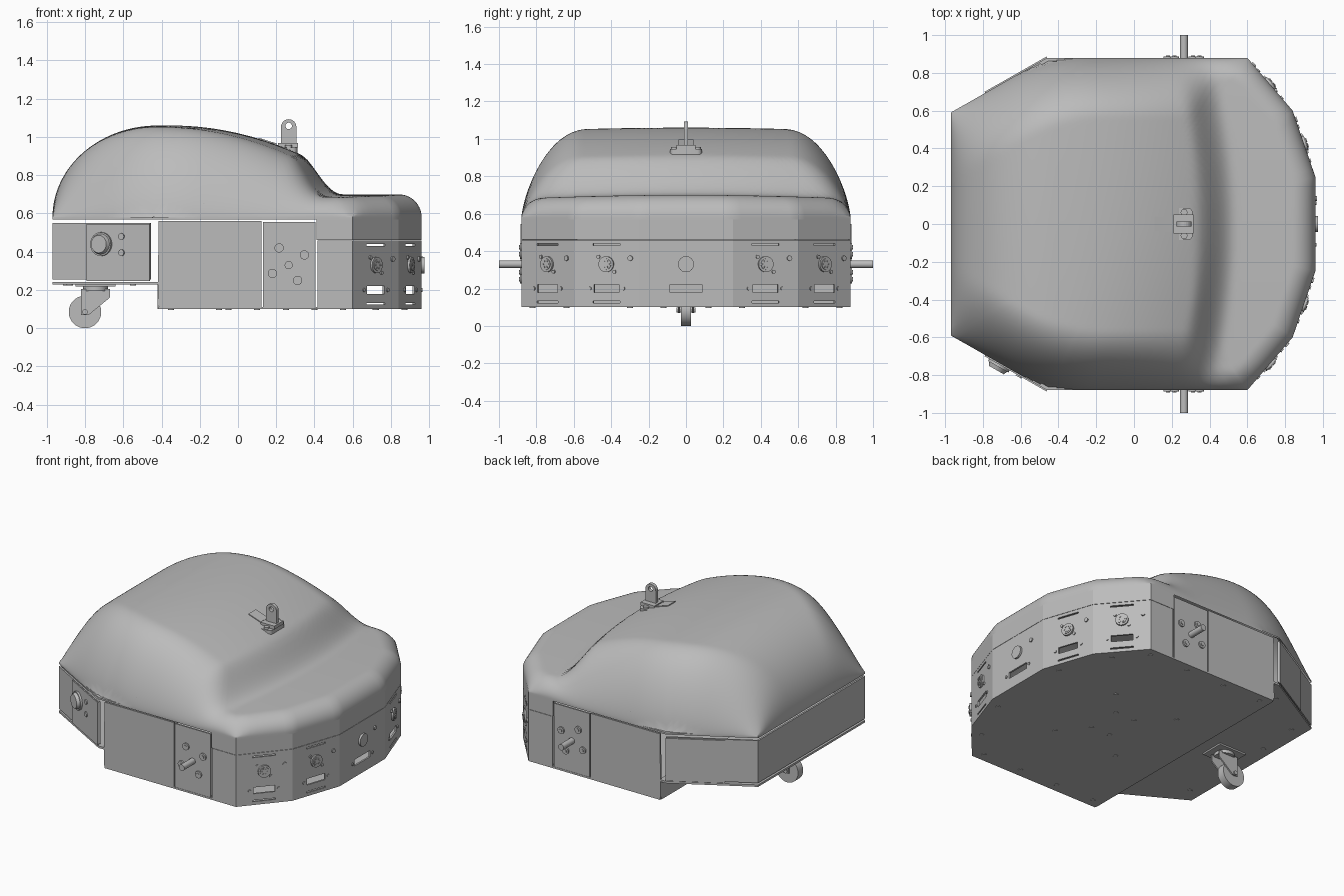
import bpy, bmesh, math
from mathutils import Matrix, Vector

cube = bpy.data.objects.get("Cube")
if cube:
    bpy.data.objects.remove(cube)

mat = bpy.data.materials.new("plain grey")
mat.use_nodes = True
GREY = (0.5, 0.5, 0.5, 1)
mat.diffuse_color = GREY
mat.node_tree.nodes["Principled BSDF"].inputs["Base Color"].default_value = GREY

# Plan outline, counter-clockwise, starting at the tail
HALF = [(-0.97, -0.59), (-0.46, -0.88), (0.6, -0.88), (0.84, -0.6), (0.96, -0.25)]
OUT = [Vector(p) for p in HALF] + [Vector((x, -y)) for x, y in reversed(HALF)]
N = len(OUT)
T = 0.012  # sheet thickness


def make(name, bm, frame=Matrix(), smooth=False, cut=None):
    """Turn a bmesh into an object, optionally cutting another bmesh out of it."""
    bmesh.ops.recalc_face_normals(bm, faces=bm.faces)
    bm.transform(frame)
    me = bpy.data.meshes.new(name)
    bm.to_mesh(me)
    bm.free()
    me.materials.append(mat)
    ob = bpy.data.objects.new(name, me)
    bpy.context.collection.objects.link(ob)
    if cut:
        cutter = make(name + "_cutter", cut, frame)
        cutter.hide_render = True
        mod = ob.modifiers.new("cut", "BOOLEAN")
        mod.object, mod.operation, mod.solver = cutter, "DIFFERENCE", "EXACT"
        deps = bpy.context.evaluated_depsgraph_get()
        ob.data = bpy.data.meshes.new_from_object(ob.evaluated_get(deps))
        ob.modifiers.clear()
        bpy.data.objects.remove(cutter)
    if smooth:
        bpy.ops.object.select_all(action="DESELECT")
        ob.select_set(True)
        bpy.context.view_layer.objects.active = ob
        bpy.ops.object.shade_smooth_by_angle(angle=math.radians(35))
    return ob


def box(bm, x0, x1, y0, y1, z0, z1):
    m = Matrix.Translation(((x0 + x1) / 2, (y0 + y1) / 2, (z0 + z1) / 2))
    bmesh.ops.create_cube(bm, size=1, matrix=m @ Matrix.Diagonal((x1 - x0, y1 - y0, z1 - z0, 1)))


def disc(bm, x, y, z0, z1, r, r2=None, seg=24):
    bmesh.ops.create_cone(bm, cap_ends=True, segments=seg, radius1=r, radius2=r2 or r,
                          depth=z1 - z0, matrix=Matrix.Translation((x, y, (z0 + z1) / 2)))


def prism(bm, pts, z0, z1):
    face = bm.faces.new([bm.verts.new((p[0], p[1], z0)) for p in pts])
    new = bmesh.ops.extrude_face_region(bm, geom=[face])["geom"]
    bmesh.ops.translate(bm, vec=(0, 0, z1 - z0), verts=[v for v in new if isinstance(v, bmesh.types.BMVert)])


def wall_frame(p, q):
    """Local x runs along the wall, local y is up, local z points outward."""
    u = (q - p).normalized()
    return Matrix(((u.x, 0, u.y, p.x), (u.y, 0, -u.x, p.y), (0, 1, 0, 0), (0, 0, 0, 1)))


def edge(i):
    p, q = OUT[i], OUT[(i + 1) % N]
    return wall_frame(p, q), (q - p).length


# ---- Domed cover ----
def rise(d, reach, power):
    k = min(max(d / reach, 0), 1)
    return (1 - (1 - k) ** 2) ** (power / 2)


def ramp(a, b, x):
    k = min(max((x - a) / (b - a), 0), 1)
    return k * k * (3 - 2 * k)


def inset(i, p):
    a, b = OUT[i], OUT[(i + 1) % N]
    u = (b - a).normalized()
    return u.x * (p.y - a.y) - u.y * (p.x - a.x)


def cover_height(x, y):
    p = Vector((x, abs(y)))
    xs = x + 0.1 * (y / 0.8) ** 2
    step = ramp(0.33, 0.55, xs)
    hump = 1.06 - 0.33 * max(0, xs + 0.35) ** 2
    top = hump + (0.70 - hump) * step - 0.02 * (y / 0.88) ** 2
    a, b = inset(7, p), inset(8, p)
    blend = max(0.12 - abs(a - b), 0)
    side = min(a, b) - blend * blend / 0.48
    f = rise(inset(9, p), 0.55, 1) * rise(side, 0.32 - 0.2 * step, 1.4 - 0.4 * step)
    f *= rise(min(inset(i, p) for i in (4, 5, 6)), 0.12, 1)
    return 0.58 + (top - 0.58) * f


rim = []
for i in range(N):
    p, q = OUT[i], OUT[(i + 1) % N]
    n = max(4, round((q - p).length / 0.045))
    rim += [p.lerp(q, k / n) for k in range(n)]
bm = bmesh.new()
RINGS = 52
rings = [[bm.verts.new((p.x, p.y, 0.568)) for p in rim]]
for k in range(RINGS):
    s = 1 - (k / RINGS) ** 2
    rings.append([bm.verts.new((p.x * s, p.y * s, cover_height(p.x * s, p.y * s))) for p in rim])
for lo, hi in zip(rings, rings[1:]):
    for j in range(len(rim)):
        m = (j + 1) % len(rim)
        bm.faces.new((lo[j], lo[m], hi[m], hi[j]))
bm.faces.new(rings[-1])
make("domed_cover", bm, smooth=True)

# Lower rim of the cover around the nose
for i in range(1, 8):
    frame, length = edge(i)
    u0 = 0.87 if i == 1 else 0
    u1 = 0.19 if i == 7 else length
    bm = bmesh.new()
    box(bm, u0, u1, 0.462, 0.57, -T, 0)
    make("cover_skirt", bm, frame)

# ---- Nose walls with connector cut-outs ----
for i in range(2, 7):
    frame, length = edge(i)
    c = length / 2
    bm, cut, fit = bmesh.new(), bmesh.new(), bmesh.new()
    box(bm, 0, length, 0.1, 0.46, -T, 0)
    w = 0.085 if i == 4 else 0.07
    box(cut, c - w, c + w, 0.178, 0.222, -0.05, 0.05)
    for s in (-1, 1):
        disc(fit, c + s * (w + 0.025), 0.2, 0, 0.006, 0.01, seg=12)
    disc(fit, c + 0.135, 0.362, 0, 0.008, 0.014, seg=16)
    if i == 4:
        disc(fit, c, 0.33, 0, 0.014, 0.043)
    else:
        for z in (0.128, 0.435):
            box(cut, c - 0.075, c + 0.075, z - 0.005, z + 0.005, -0.05, 0.05)
        disc(fit, c, 0.33, -0.02, 0.012, 0.042)
        disc(fit, c, 0.33, 0.012, 0.016, 0.03)
        for k in range(6):
            a = k * math.pi / 3
            disc(fit, c + 0.018 * math.cos(a), 0.33 + 0.018 * math.sin(a), 0.016, 0.02, 0.005, seg=8)
        for s in (-1, 1):
            disc(fit, c + s * 0.045, 0.33 - s * 0.04, 0, 0.008, 0.01, seg=12)
    make("nose_wall", bm, frame, cut=cut)
    make("nose_connector", fit, frame, smooth=True)

# ---- Side walls, motor plates and axles ----
for s in (-1, 1):
    # Local x is the model's x, local z points away from the body
    frame = Matrix(((1, 0, 0, 0), (0, 0, s, s * 0.88), (0, 1, 0, 0), (0, 0, 0, 1)))
    bm = bmesh.new()
    prism(bm, [(-0.4, 0.1), (0.122, 0.1), (0.122, 0.56), (-0.415, 0.56), (-0.42, 0.12)], -T, 0)
    make("side_panel", bm, frame)
    bm = bmesh.new()
    box(bm, 0.13, 0.404, 0.1, 0.555, -T, -0.002)
    make("motor_plate", bm, frame)
    bm = bmesh.new()
    box(bm, 0.416, 0.6, 0.1, 0.46, -T, 0)
    make("side_front_wall", bm, frame)
    bm = bmesh.new()
    disc(bm, 0.265, 0.33, -0.1, 0.12, 0.021)
    for x, z in ((0.215, 0.42), (0.347, 0.383), (0.312, 0.25), (0.18, 0.287)):
        disc(bm, x, z, -0.002, 0.008, 0.024)
        disc(bm, x, z, 0.008, 0.012, 0.012, seg=6)
    make("axle_and_bolts", bm, frame, smooth=True)
    bm = bmesh.new()
    disc(bm, -0.18, 0.64, -0.035, -0.012, 0.012, seg=12)
    make("cover_screw", bm, frame)

# ---- Tail walls ----
for i in (0, 8, 9):
    frame, length = edge(i)
    bm = bmesh.new()
    box(bm, 0, length, 0.255, 0.55, -T, 0)
    make("tail_wall", bm, frame)
    if i != 9:
        u0, u1 = (0.21, length) if i == 0 else (0, length - 0.21)
        bm = bmesh.new()
        box(bm, u0, u1, 0.247, 0.545, 0, 0.007)
        make("tail_panel", bm, frame)

# Stop button and small sockets
bm = bmesh.new()
disc(bm, 0.3, 0.44, 0.007, 0.02, 0.062)
disc(bm, 0.3, 0.44, 0.02, 0.04, 0.054, 0.046)
for z in (0.48, 0.395):
    disc(bm, 0.42, z, 0.007, 0.014, 0.017, seg=16)
make("stop_button", bm, edge(0)[0], smooth=True)

# ---- Floor plates ----
bm = bmesh.new()
prism(bm, [(-0.415, -0.88)] + [tuple(p) for p in OUT[2:8]] + [(-0.415, 0.88)], 0.1, 0.112)
make("floor_plate", bm)
bm = bmesh.new()
prism(bm, [OUT[0], OUT[1], (-0.41, -0.88), (-0.41, 0.88), OUT[8], OUT[9]], 0.228, 0.242)
make("tail_floor_plate", bm)
bm = bmesh.new()
box(bm, -0.42, -0.408, -0.868, 0.868, 0.1, 0.23)
make("floor_riser", bm)
bm = bmesh.new()
for s in (-1, 1):
    for x in (-0.35, -0.05, 0.25, 0.55):
        disc(bm, x, s * 0.82, 0.096, 0.1, 0.016, seg=12)
    for x, y in ((0.72, 0.64), (0.87, 0.3), (0.1, 0.12), (0.25, 0.12), (0.4, 0.3), (-0.1, 0.3)):
        disc(bm, x, s * y, 0.096, 0.1, 0.016, seg=12)
    for x, y in ((-0.55, 0.74), (-0.88, 0.5), (-0.9, 0.2)):
        disc(bm, x, s * y, 0.224, 0.228, 0.016, seg=12)
make("floor_screws", bm)

# ---- Caster ----
SIDE = Matrix(((1, 0, 0, 0), (0, 0, -1, 0), (0, 1, 0, 0), (0, 0, 0, 1)))
bm = bmesh.new()
disc(bm, -0.8, 0.085, -0.028, 0.028, 0.085, seg=40)
disc(bm, -0.8, 0.085, -0.05, 0.05, 0.014, seg=12)
make("caster_wheel", bm, SIDE, smooth=True)
bm = bmesh.new()
for z in (-0.042, 0.032):
    prism(bm, [(-0.82, 0.07), (-0.78, 0.07), (-0.67, 0.16), (-0.67, 0.205), (-0.82, 0.205)], z, z + 0.01)
make("caster_fork", bm, SIDE)
bm = bmesh.new()
box(bm, -0.85, -0.64, -0.085, 0.085, 0.217, 0.228)
disc(bm, -0.745, 0, 0.195, 0.217, 0.065)
make("caster_mount", bm, smooth=True)

# ---- Lifting lug on the cover ----
bm = bmesh.new()
cut = bmesh.new()
arc = [(0.265 + 0.04 * math.cos(k * math.pi / 12), 1.053 + 0.04 * math.sin(k * math.pi / 12)) for k in range(13)]
prism(bm, arc + [(0.225, 0.91), (0.305, 0.91)], -0.012, 0.012)
disc(cut, 0.265, 1.058, -0.05, 0.05, 0.017)
make("lug_tab", bm, SIDE, cut=cut)
bm = bmesh.new()
box(bm, 0.195, 0.31, -0.085, 0.085, 0.91, 0.945)
bmesh.ops.bevel(bm, geom=[e for e in bm.edges if abs(e.verts[0].co.z - e.verts[1].co.z) > 0.02],
                offset=0.025, segments=4, affect="EDGES", profile=0.5)
box(bm, 0.21, 0.315, -0.05, 0.05, 0.945, 0.968)
for s in (-1, 1):
    disc(bm, 0.265, s * 0.062, 0.945, 0.958, 0.018, seg=16)
make("lug_base", bm, smooth=True)
bm = bmesh.new()
box(bm, -0.05, 0.05, -0.04, 0.04, -0.006, 0.006)
make("lug_strap", bm, Matrix.Translation((0.155, 0, 0.975)) @ Matrix.Rotation(0.32, 4, "Y"))
